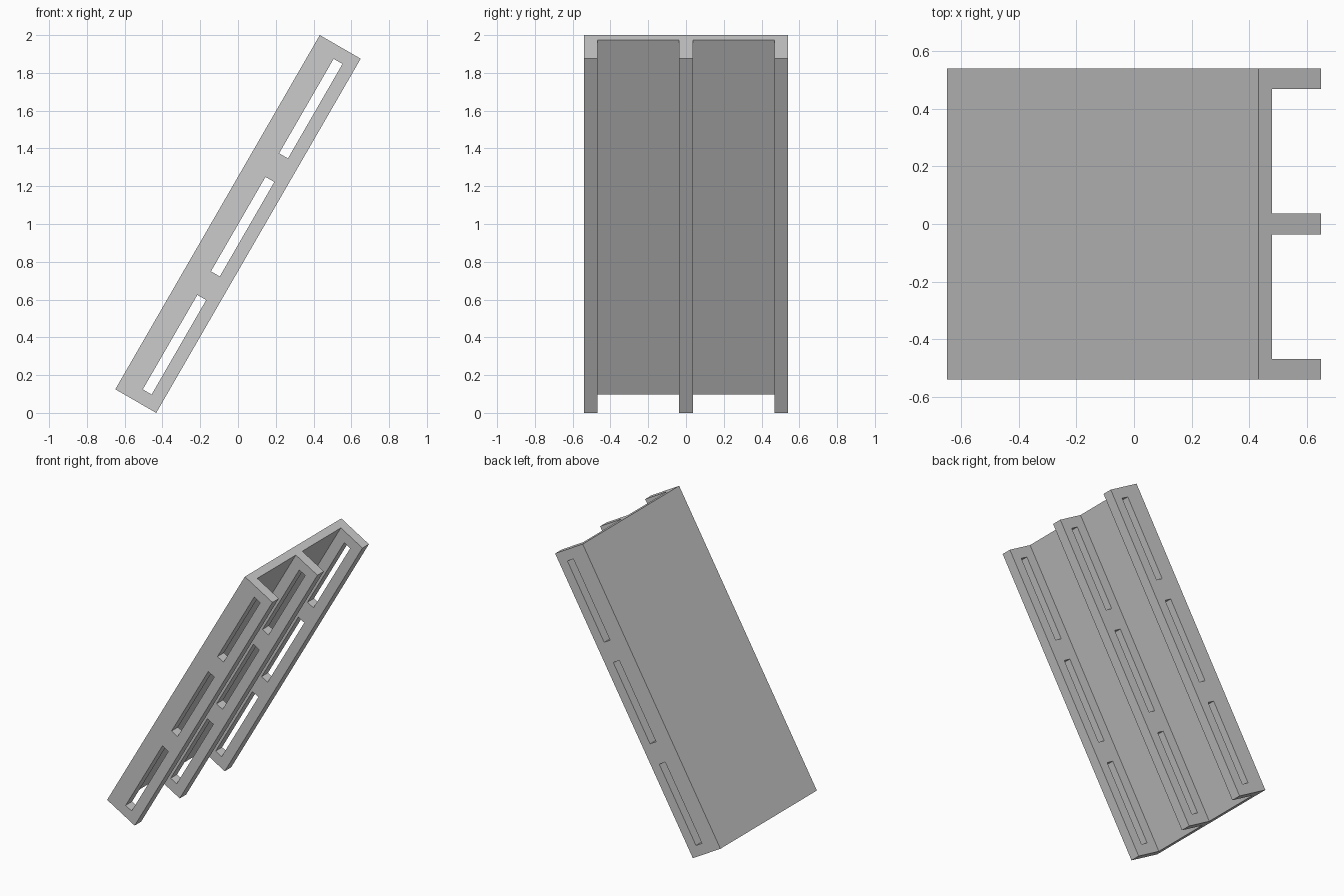
import bpy, bmesh, math
from mathutils import Vector

if "Cube" in bpy.data.objects:
    bpy.data.objects.remove(bpy.data.objects["Cube"])

U = 0.07217                      # rib thickness, the base module
LENGTH, HALF_W, DEPTH = 30 * U, 7.5 * U, 0.25
PLATE = 0.75 * U                 # back plate thickness
C, S = math.cos(math.radians(60)), math.sin(math.radians(60))


def tilt(u, y, v):
    """u runs up the slope, v runs from the back plate towards the rib edges."""
    x0 = -(LENGTH * C + DEPTH * S) / 2
    return Vector((x0 + u * C + v * S, y, DEPTH * C + u * S - v * C))


def extrude_section(bm, section, start, end):
    """Sweep a closed (y, v) section along the slope."""
    face = bm.faces.new([bm.verts.new(tilt(start, y, v)) for y, v in section])
    out = bmesh.ops.extrude_face_region(bm, geom=[face])
    verts = [g for g in out["geom"] if isinstance(g, bmesh.types.BMVert)]
    bmesh.ops.translate(bm, verts=verts, vec=tilt(end, 0, 0) - tilt(start, 0, 0))


def finish(bm, name):
    bmesh.ops.recalc_face_normals(bm, faces=bm.faces[:])
    mesh = bpy.data.meshes.new(name)
    bm.to_mesh(mesh)
    bm.free()
    obj = bpy.data.objects.new(name, mesh)
    bpy.context.collection.objects.link(obj)
    return obj


# Panel: back plate with three full-length ribs, as one comb section
section = [(-HALF_W, 0), (HALF_W, 0)]
for y in (HALF_W - U / 2, 0, -HALF_W + U / 2):
    a, b = y + U / 2, y - U / 2
    section.append((a, DEPTH) if y > 0 else (a, PLATE))
    section.append((b, DEPTH) if y > 0 else (a, DEPTH))
    if y > 0:
        section.append((b, PLATE))
    else:
        section.append((b, DEPTH))
        if y == 0:
            section.append((b, PLATE))
bm = bmesh.new()
extrude_section(bm, section, 0, LENGTH)
panel = finish(bm, "ribbed_panel")

# Slots: three long openings passing sideways through every rib
bm = bmesh.new()
v0, v1, w = 1.75 * U, 2.5 * U, HALF_W + 0.1
for i in range(3):
    extrude_section(bm, [(-w, v0), (w, v0), (w, v1), (-w, v1)],
                    (1 + 10 * i) * U, (9 + 10 * i) * U)
cutter = finish(bm, "slot_cutter")
cutter.hide_render = True

mod = panel.modifiers.new("slots", 'BOOLEAN')
mod.operation = 'DIFFERENCE'
mod.solver = 'EXACT'
mod.object = cutter
bpy.context.view_layer.objects.active = panel
panel.select_set(True)
bpy.ops.object.modifier_apply(modifier=mod.name)
bpy.data.objects.remove(cutter)
